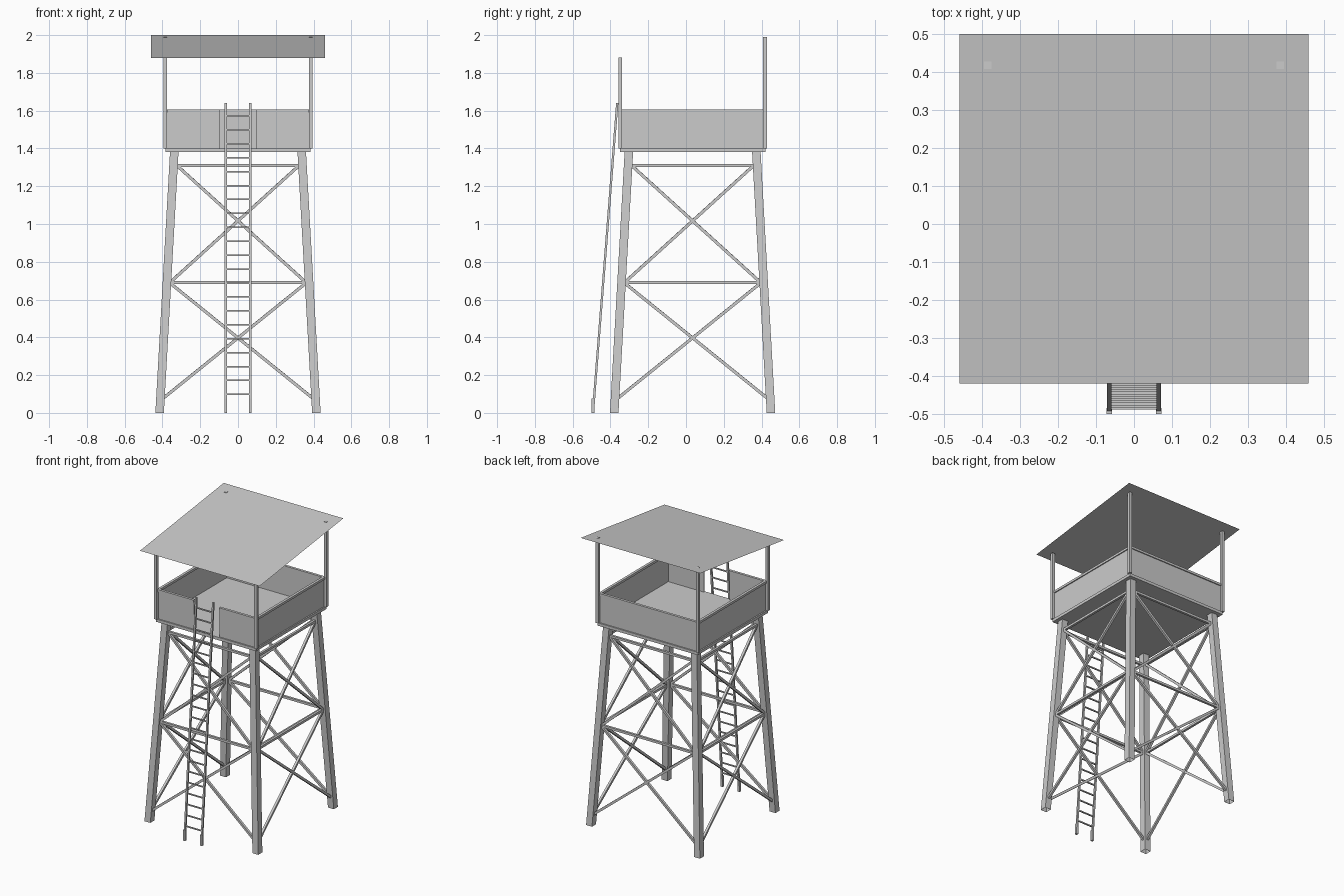
import bpy, bmesh, math
from mathutils import Vector

if "Cube" in bpy.data.objects:
    bpy.data.objects.remove(bpy.data.objects["Cube"])

CY = 0.035          # tower centre in y
GREY = bpy.data.materials.new("plain grey")
GREY.diffuse_color = (0.6, 0.6, 0.6, 1)
GREY.use_nodes = True
GREY.node_tree.nodes["Principled BSDF"].inputs["Base Color"].default_value = GREY.diffuse_color


def finish(name, bm):
    bmesh.ops.recalc_face_normals(bm, faces=bm.faces)
    me = bpy.data.meshes.new(name)
    bm.to_mesh(me)
    bm.free()
    me.materials.append(GREY)
    ob = bpy.data.objects.new(name, me)
    bpy.context.collection.objects.link(ob)
    return ob


def prism(bm, low, high, caps=True):
    """Join two matching loops of points with side faces."""
    a = [bm.verts.new(p) for p in low]
    b = [bm.verts.new(p) for p in high]
    n = len(a)
    for i in range(n):
        j = (i + 1) % n
        bm.faces.new((a[i], a[j], b[j], b[i]))
    if caps:
        bm.faces.new(a[::-1])
        bm.faces.new(b)


def square(x, y, z, hx, hy):
    return [(x + sx * hx, y + sy * hy, z) for sx, sy in ((-1, -1), (1, -1), (1, 1), (-1, 1))]


def box(bm, x0, x1, y0, y1, z0, z1):
    c = ((x0 + x1) / 2, (y0 + y1) / 2)
    h = ((x1 - x0) / 2, (y1 - y0) / 2)
    prism(bm, square(*c, z0, *h), square(*c, z1, *h))


def bar(bm, p, q, t):
    """Square bar of thickness t between two points."""
    p, q = Vector(p), Vector(q)
    d = (q - p).normalized()
    up = Vector((0, 0, 1)) if abs(d.z) < 0.95 else Vector((0, 1, 0))
    u = d.cross(up).normalized() * t / 2
    v = d.cross(u).normalized() * t / 2
    ring = (u + v, v - u, -u - v, u - v)
    prism(bm, [p + r for r in ring], [q + r for r in ring])


CORNERS = ((-1, -1), (1, -1), (1, 1), (-1, 1))


def leg_offset(z):
    return 0.415 - 0.0775 * z / 1.38


def leg_point(corner, z):
    o = leg_offset(z)
    return (corner[0] * o, CY + corner[1] * o, z)


# Leaning legs, open at the ends
bm = bmesh.new()
for c in CORNERS:
    prism(bm, square(*leg_point(c, 0), 0.0225, 0.0225),
          square(*leg_point(c, 1.38), 0.0225, 0.0225), caps=False)
finish("legs", bm)

# Horizontal and crossed braces on each side
bm = bmesh.new()
for i in range(4):
    a, b = CORNERS[i], CORNERS[(i + 1) % 4]
    for z in (0.69, 1.31):
        bar(bm, leg_point(a, z), leg_point(b, z), 0.016)
    for z0, z1 in ((0.065, 0.70), (0.675, 1.325)):
        bar(bm, leg_point(a, z0), leg_point(b, z1), 0.016)
        bar(bm, leg_point(b, z0), leg_point(a, z1), 0.016)
finish("braces", bm)

# Platform floor
bm = bmesh.new()
box(bm, -0.385, 0.385, CY - 0.385, CY + 0.385, 1.38, 1.40)
finish("platform", bm)

# Walls and top rails, with an entrance gap in front
W, GAP = 0.374, 0.098
walls, rails = bmesh.new(), bmesh.new()
for x0, x1, y0, y1 in ((-W, W, W, W), (-W, -W, -W, W), (W, W, -W, W),
                       (-W, -GAP, -W, -W), (GAP, W, -W, -W)):
    flat_x = x0 == x1
    t = 0.004
    box(walls, x0 - t * flat_x / 2, x1 + t * flat_x / 2,
        CY + y0 - t * (not flat_x) / 2, CY + y1 + t * (not flat_x) / 2, 1.40, 1.592)
    r = 0.009
    box(rails, x0 - r * flat_x, x1 + r * flat_x,
        CY + y0 - r * (not flat_x), CY + y1 + r * (not flat_x), 1.59, 1.606)
finish("walls", walls)
finish("wall_rails", rails)

# Roof posts, taller at the back
bm = bmesh.new()
for sx, sy in CORNERS:
    x, y = sx * 0.385, CY + sy * 0.383
    box(bm, x - 0.01, x + 0.01, y - 0.01, y + 0.01, 1.40, 1.882 if sy < 0 else 1.991)
finish("roof_posts", bm)

# Thin sloping roof
bm = bmesh.new()
bm.faces.new([bm.verts.new(p) for p in ((-0.46, -0.42, 1.88), (0.46, -0.42, 1.88),
                                        (0.46, 0.50, 2.0), (-0.46, 0.50, 2.0))])
finish("roof", bm)


# Leaning ladder with upright feet
def ladder_y(z):
    return -0.488 + 0.124 * (z - 0.06) / 1.58


bm = bmesh.new()
for s in (-1, 1):
    x = s * 0.065
    prism(bm, square(x, ladder_y(0.03), 0.03, 0.006, 0.006),
          square(x, ladder_y(1.64), 1.64, 0.006, 0.006))
    box(bm, x - 0.0075, x + 0.0075, -0.5, -0.484, 0, 0.075)
finish("ladder_rails", bm)

bm = bmesh.new()
for i in range(21):
    z = 0.098 + i * 0.0737
    bar(bm, (-0.065, ladder_y(z), z), (0.065, ladder_y(z), z), 0.008)
finish("ladder_rungs", bm)
